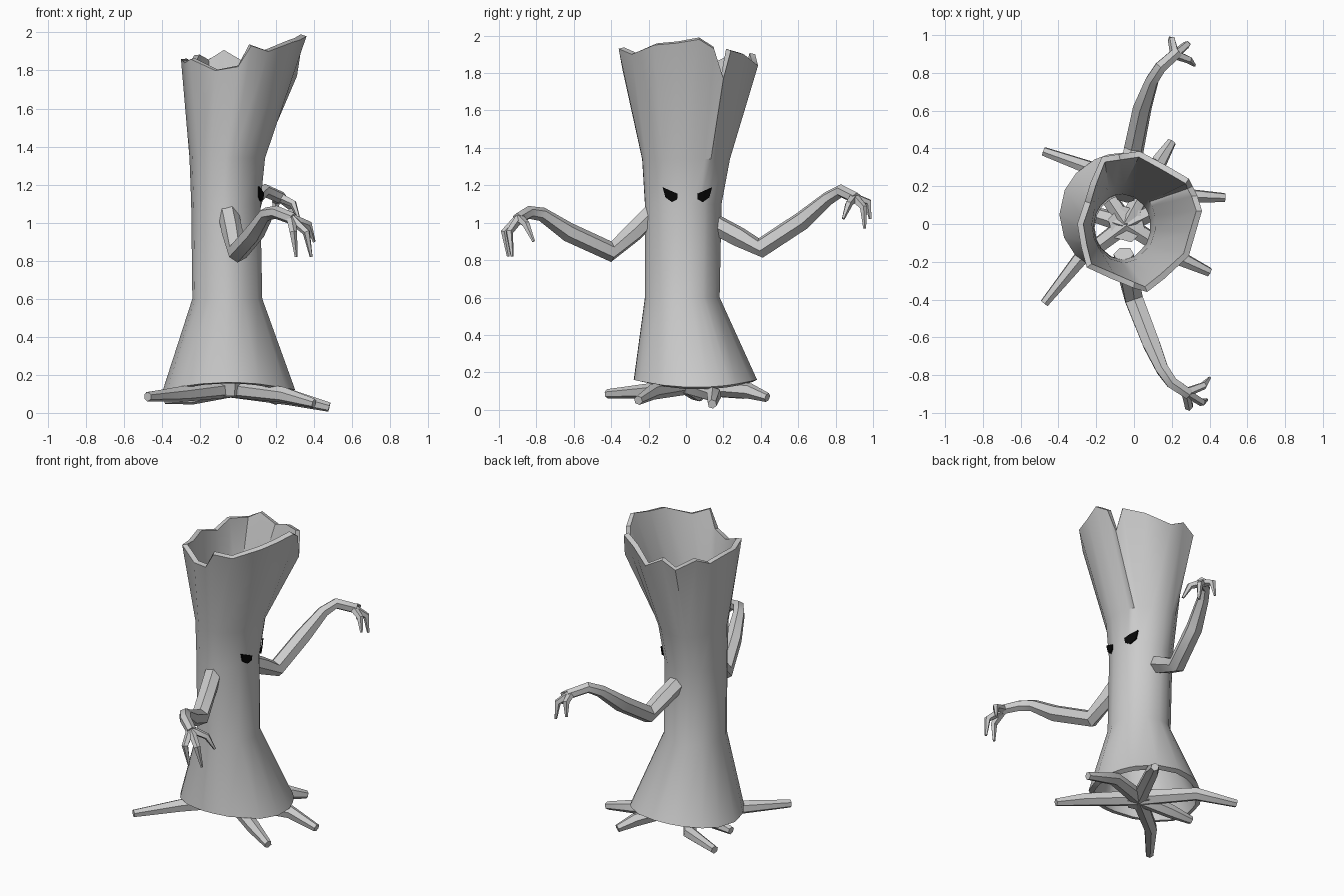
import bpy
import bmesh
from math import atan2, cos, sin, tau
from mathutils import Vector
from mathutils.bvhtree import BVHTree

cube = bpy.data.objects.get("Cube")
if cube:
    bpy.data.objects.remove(cube, do_unlink=True)


def make_material(name, value):
    material = bpy.data.materials.new(name)
    material.use_nodes = True
    colour = (value, value, value, 1)
    material.diffuse_color = colour
    material.node_tree.nodes["Principled BSDF"].inputs["Base Color"].default_value = colour
    return material


bark = make_material("grey bark", 0.6)
black = make_material("eye black", 0.002)


def make_object(name, bm, material):
    mesh = bpy.data.meshes.new(name)
    bm.to_mesh(mesh)
    bm.free()
    mesh.materials.append(material)
    obj = bpy.data.objects.new(name, mesh)
    bpy.context.collection.objects.link(obj)
    bpy.ops.object.select_all(action="DESELECT")
    obj.select_set(True)
    bpy.context.view_layer.objects.active = obj
    return obj


def smooth(angle=0.7):
    bpy.ops.object.shade_smooth_by_angle(angle=angle)


def bridge(bm, lower, upper):
    count = len(lower)
    for i in range(count):
        j = (i + 1) % count
        bm.faces.new((lower[i], lower[j], upper[j], upper[i]))


def add_tube(bm, path, radii, sides=6):
    """Sweep a tapering ring along a path and cap both ends."""
    points = [Vector(p) for p in path]
    previous, first, normal = None, None, None
    for i, point in enumerate(points):
        tangent = (points[min(i + 1, len(points) - 1)] - points[max(i - 1, 0)]).normalized()
        if normal is None:
            normal = tangent.orthogonal()
        normal = (normal - tangent * normal.dot(tangent)).normalized()
        side = tangent.cross(normal)
        ring = []
        for k in range(sides):
            a = tau * k / sides
            ring.append(bm.verts.new(point + (normal * cos(a) + side * sin(a)) * radii[i]))
        if previous:
            bridge(bm, previous, ring)
        else:
            first = ring
        previous = ring
    bm.faces.new(first[::-1])
    bm.faces.new(previous)


# Hollow trunk: a broken rim above flared oval rings
rim = [
    (.36, .07, 1.98), (.335, .15, 1.93), (.31, .2, 1.77), (.29, .24, 1.92),
    (.17, .31, 1.9), (.03, .385, 1.84), (-.08, .37, 1.9), (-.17, .355, 1.85),
    (-.23, .22, 1.88), (-.26, .12, 1.83), (-.3, 0, 1.86), (-.28, -.12, 1.84),
    (-.25, -.23, 1.86), (-.12, -.29, 1.8), (0, -.34, 1.82), (.07, -.36, 1.93),
    (.16, -.29, 1.9), (.29, -.17, 1.95), (.325, -.05, 1.96),
]
# Each ring: height, centre x, centre y, radius x, radius y
rings = [
    (.14, -.045, .05, .35, .33),
    (.6, -.055, -.02, .185, .2),
    (1.1, -.063, -.015, .183, .205),
    (1.34, -.055, 0, .2, .235),
]
bm = bmesh.new()
angles = [atan2(y, x - .02) for x, y, z in rim]
below = None
for height, cx, cy, rx, ry in rings:
    ring = []
    for a in angles:
        sag = .02 * cos(2 * a) if height < .2 else 0
        ring.append(bm.verts.new((cx + rx * cos(a), cy + ry * sin(a), height - sag)))
    if below:
        bridge(bm, below, ring)
    below = ring
bridge(bm, below, [bm.verts.new(p) for p in rim])
surface = BVHTree.FromBMesh(bm)
trunk = make_object("trunk", bm, bark)
shell = trunk.modifiers.new("bark thickness", "SOLIDIFY")
shell.thickness = .032
shell.offset = -1
bpy.ops.object.modifier_apply(modifier=shell.name)
smooth()

# Slanted eyes: thin plates laid over the trunk
eye_outline = [(.14, 1.19), (.095, 1.17), (.06, 1.155), (.062, 1.125),
               (.09, 1.11), (.125, 1.135)]
for name, sign, shift in (("left_eye", 1, 0), ("right_eye", -1, .015)):
    bm = bmesh.new()
    middle = sum((Vector(p) for p in eye_outline), Vector((0, 0))) / len(eye_outline)
    layers = []
    for lift in (.006, .014):
        layer = []
        for y, z in [middle] + eye_outline:
            y = sign * y + shift
            hit = surface.ray_cast(Vector((1, y, z)), Vector((-1, 0, 0)))[0]
            layer.append(bm.verts.new((hit.x + lift, y, z)))
        layers.append(layer)
    count = len(eye_outline)
    for layer in layers:
        for i in range(count):
            bm.faces.new((layer[0], layer[1 + i], layer[1 + (i + 1) % count]))
    bridge(bm, layers[0][1:], layers[1][1:])
    bmesh.ops.recalc_face_normals(bm, faces=bm.faces)
    make_object(name, bm, black)

# Bent arms, each with three clawed fingers given as knuckle and tip
arms = {
    "right_arm": (
        [(-.055, -.16, 1.07), (-.03, -.28, .95), (0, -.4, .845), (.09, -.63, .95),
         (.15, -.77, 1.045), (.2, -.84, 1.055), (.29, -.9, 1.02)],
        [((.37, -.855, .99), (.4, -.815, .9)),
         ((.36, -.945, .95), (.385, -.93, .82)),
         ((.29, -.97, .95), (.305, -.95, .82))]),
    "left_arm": (
        [(-.05, .14, 1), (-.02, .28, .925), (0, .4, .865), (.045, .62, 1.01),
         (.095, .76, 1.13), (.14, .83, 1.17), (.23, .91, 1.13)],
        [((.29, .87, 1.1), (.32, .84, 1.02)),
         ((.28, .95, 1.08), (.29, .955, .97)),
         ((.2, .975, 1.11), (.19, .985, 1.02))]),
}
for name, (path, fingers) in arms.items():
    bm = bmesh.new()
    add_tube(bm, path, [.055, .055, .055, .052, .038, .035, .032])
    hand = Vector(path[-1])
    for knuckle, tip in fingers:
        start = hand.lerp(Vector(path[-2]), .15)
        add_tube(bm, [start, knuckle, tip], [.026, .021, .008], 5)
    make_object(name, bm, bark)
    smooth()

# Roots spreading out from a hub under the trunk
hub = Vector((-.04, 0, .13))
root_paths = [
    [(-.24, .3, .1), (-.48, .385, .085)],
    [(-.29, -.19, .1), (-.475, -.42, .085)],
    [(-.24, .06, .085), (-.385, .075, .07)],
    [(.24, -.18, .095), (.4, -.255, .05)],
    [(.28, .15, .08), (.48, .14, .03)],
    [(.14, .34, .1), (.2, .435, .065)],
]
for number, path in enumerate(root_paths, 1):
    bm = bmesh.new()
    add_tube(bm, [hub] + path, [.05, .042, .025])
    make_object(f"root_{number}", bm, bark)
    smooth()

bm = bmesh.new()
add_tube(bm, [hub - Vector((0, 0, .04)), hub + Vector((0, 0, .03))], [.08, .1])
make_object("root_hub", bm, bark)
smooth()
